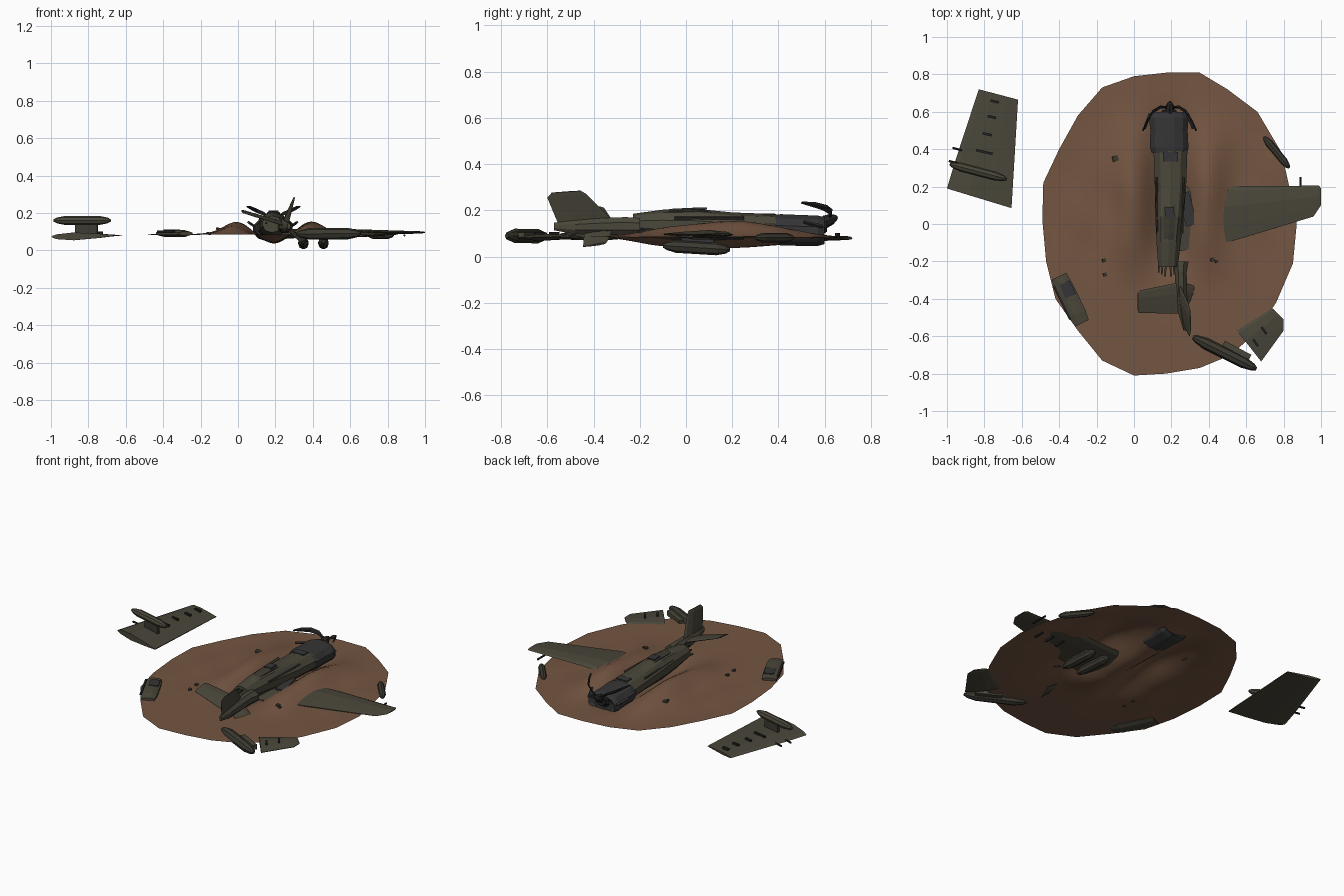
import bpy, bmesh, math, random
from mathutils import Vector as V
random.seed(4)

def mat(name, c):
    m = bpy.data.materials.new(name)
    m.diffuse_color = (*c, 1)
    return m
DIRT = mat("brown dirt", (.175, .092, .054))
OLIVE = mat("olive paint", (.068, .062, .042))
DOLIVE = mat("dark olive", (.045, .042, .031))
GREY = mat("charcoal metal", (.036, .036, .038))
BLACK = mat("gunmetal black", (.016, .016, .016))

def make(name, bm, m, smooth=False):
    bmesh.ops.recalc_face_normals(bm, faces=bm.faces)
    me = bpy.data.meshes.new(name)
    bm.to_mesh(me)
    bm.free()
    me.materials.append(m)
    for p in me.polygons:
        p.use_smooth = smooth
    ob = bpy.data.objects.new(name, me)
    bpy.context.collection.objects.link(ob)
    return ob

def skin(name, rings, m):
    # bridge closed rings of points and cap both ends
    bm = bmesh.new()
    vs = [[bm.verts.new(p) for p in r] for r in rings]
    n = len(vs[0])
    for a, b in zip(vs, vs[1:]):
        for i in range(n):
            bm.faces.new((a[i], a[(i+1) % n], b[(i+1) % n], b[i]))
    bm.faces.new(vs[0])
    bm.faces.new(vs[-1])
    return make(name, bm, m)

def hull_y(name, stations, m, n=10):
    # body along y: stations are (y, x, z, half width, half height)
    def ring(y, x, z, rx, rz):
        return [(x + rx*math.cos((i+.5)*2*math.pi/n), y, z + rz*math.sin((i+.5)*2*math.pi/n)) for i in range(n)]
    return skin(name, [ring(*s) for s in stations], m)

def pod(name, a, b, r, m, n=8, prof=((0, .3), (.06, .65), (.2, 1), (.8, 1), (.94, .65), (1, .25))):
    a, b = V(a), V(b)
    d = (b-a).normalized()
    u = d.cross(V((0, 0, 1)) if abs(d.z) < .9 else V((1, 0, 0))).normalized()
    w = u.cross(d)
    return skin(name, [[a.lerp(b, t) + r*k*(math.cos(q)*u + math.sin(q)*w)
                for q in [i*2*math.pi/n for i in range(n)]] for t, k in prof], m)

def rod(name, a, b, r, m, n=6):
    return pod(name, a, b, r, m, n, ((0, 1), (1, 1)))

def wing(name, secs, m):
    # sections are (leading edge, trailing edge, thickness)
    rings = []
    span = V(secs[-1][0]) - V(secs[0][0])
    for le, te, th in secs:
        le, te = V(le), V(te)
        nrm = (te-le).cross(span).normalized()
        rings.append([le.lerp(te, f) + nrm*th*h for f, h in
                      ((0, 0), (.08, .3), (.35, .5), (.7, .3), (1, .06), (1, -.06), (.7, -.3), (.35, -.5), (.08, -.3))])
    return skin(name, rings, m)

def box(name, c, s, m, rot=0, tilt=0):
    bm = bmesh.new()
    bmesh.ops.create_cube(bm, size=1)
    for v in bm.verts:
        v.co = V((v.co.x*s[0], v.co.y*s[1], v.co.z*s[2]))
    ob = make(name, bm, m)
    ob.location = c
    ob.rotation_euler = (0, math.radians(tilt), math.radians(rot))
    return ob

# crash ground: sheet with a trench between two thrown-up ridges
rim = [(0, .79), (.18, .81), (.35, .81), (.5, .72), (.66, .6), (.79, .38), (.83, .2), (.87, 0), (.85, -.21),
       (.76, -.42), (.65, -.58), (.52, -.7), (.35, -.77), (.17, -.8), (0, -.81), (-.17, -.73), (-.3, -.57),
       (-.42, -.4), (-.47, -.2), (-.49, .02), (-.485, .22), (-.4, .4), (-.3, .58), (-.17, .73)]
edge = []
for i, p in enumerate(rim):
    q = rim[(i+1) % 24]
    edge += [V(p).lerp(V(q), k/3) for k in range(3)]
C = V((.19, 0))
def ground(x, y):
    a = math.exp(-((y-.15)/.4)**4)
    rise = .066*math.exp(-((abs(x-.19)-.2)/.1)**2)*(.55+.45*math.exp(-((y-.2)/.3)**2))
    dip = .046*math.exp(-((x-.19)/.1)**2)
    wob = .004*math.sin(17*x+5*y)*math.sin(13*y-3*x)
    return .085 + a*(rise-dip+wob)
bm = bmesh.new()
K = 26
mid = bm.verts.new((C.x, C.y, ground(C.x, C.y)))
prev = None
for k in range(1, K+1):
    cur = []
    for e in edge:
        p = C.lerp(e, k/K)
        cur.append(bm.verts.new((p.x, p.y, .085 if k == K else ground(p.x, p.y))))
    for i in range(72):
        j = (i+1) % 72
        bm.faces.new((prev[i], prev[j], cur[j], cur[i]) if prev else (mid, cur[j], cur[i]))
    prev = cur
make("crash_ground", bm, DIRT, True)

# main fuselage, nose toward +y
hull_y("fuselage", [(-.23, .182, .14, .055, .045), (-.1, .185, .137, .068, .066), (.04, .19, .132, .08, .075),
                    (.2, .195, .125, .088, .066), (.39, .195, .12, .095, .064)], OLIVE)
hull_y("spine", [(-.2, .185, .175, .02, .012), (-.05, .187, .19, .035, .018), (.04, .19, .195, .04, .016),
                 (.14, .192, .182, .03, .01)], DOLIVE, 6)
box("cockpit_opening", (.19, .06, .208), (.05, .06, .008), GREY, 3)
box("nose_hatch", (.195, .36, .184), (.08, .05, .006), GREY)
for s in (-1, 1):
    for k in range(3):
        box("torn_strip", (.182+s*(.012+.018*k), -.22, .165-.02*k), (.009, .12-.02*k, .006), DOLIVE, s*4)
    box("side_panel", (.192+s*.068, .1, .165), (.008, .3, .018), DOLIVE, -s*2, s*35)

# engine cowling with flared flaps, spinner and bent propeller blades
hull_y("cowling", [(.38, .19, .118, .098, .064), (.41, .188, .116, .107, .07), (.5, .187, .113, .103, .069),
                   (.57, .186, .112, .11, .068), (.6, .186, .112, .096, .06), (.585, .186, .112, .07, .045)], GREY, 12)
hull_y("engine_core", [(.57, .186, .125, .06, .045), (.61, .188, .14, .04, .035)], BLACK, 8)
pod("spinner", (.19, .6, .15), (.193, .655, .172), .028, BLACK, 8, ((0, 1), (.5, .85), (.85, .5), (1, .2)))
for s in (-1, 1):
    path = [V((.19+s*x, y, z)) for x, y, z in ((.01, .625, .165), (.05, .625, .195), (.09, .6, .212), (.12, .55, .226), (.142, .5, .234))]
    wd = (.008, .014, .016, .014, .006)
    skin("propeller_blade", [[p+V((0, w*.6, w*.7)), p+V((s*.004, .003, 0)), p-V((0, w*.6, w*.7)), p-V((s*.004, .003, 0))]
                             for p, w in zip(path, wd)], BLACK)
    rod("cowl_flap", (.186+s*.1, .59, .13), (.186+s*.13, .51, .15), .008, GREY, 4)

# right wing, partly buried, with two pods beneath
wing("right_wing", [((.22, .2, .085), (.22, -.15, .08), .045), ((.6, .203, .096), (.53, -.09, .098), .036),
                    ((.99, .205, .096), (.96, .04, .096), .012), ((1, .19, .096), (1, .1, .096), .006)], OLIVE)
box("wing_root_plate", (.285, .08, .109), (.06, .18, .008), GREY, 14)
for x in (.35, .457):
    pod("wing_pod", (x, -.1, .048), (x, .19, .03), .028, DOLIVE)
    box("pod_pylon", (x, .05, .068), (.012, .14, .03), GREY)
for x in (.62, .7, .78):
    box("wing_rail", (x, .06, .08), (.01, .07, .014), BLACK)
rod("right_gun", (.89, .14, .08), (.89, .25, .08), .006, BLACK)

# tail section rolled toward the right
hull_y("tail_boom", [(-.2, .25, .13, .045, .04), (-.26, .25, .132, .034, .042), (-.36, .252, .13, .035, .04),
                     (-.48, .262, .127, .026, .032), (-.57, .272, .13, .008, .018)], OLIVE, 8)
wing("tail_fin", [((.24, -.31, .15), (.268, -.55, .135), .024), ((.293, -.43, .27), (.297, -.6, .255), .012),
                  ((.3, -.455, .285), (.303, -.58, .277), .006)], OLIVE)
wing("left_stabilizer", [((.25, -.31, .145), (.25, -.48, .13), .022), ((.035, -.355, .212), (.025, -.475, .2), .01),
                         ((.02, -.37, .216), (.02, -.46, .206), .006)], OLIVE)
wing("right_stabilizer", [((.25, -.31, .125), (.26, -.44, .11), .022), ((.37, -.345, .058), (.335, -.445, .042), .01)], OLIVE)

# torn left wing lying upside down
wing("left_wing", [((-1, .19, .072), (-.655, .085, .08), .042), ((-.958, .33, .073), (-.645, .25, .08), .038),
                   ((-.83, .72, .08), (-.62, .665, .08), .016)], OLIVE)
pod("left_wing_pod", (-.985, .32, .16), (-.68, .24, .16), .024, OLIVE)
box("left_pod_pylon", (-.81, .275, .12), (.12, .018, .07), DOLIVE, -15)
for x, y, l in ((-.745, .655, .045), (-.76, .572, .045), (-.785, .48, .05), (-.8, .385, .09)):
    box("left_wing_rail", (x, y, .093), (l, .013, .016), BLACK, -13)
for x, y in ((-.95, .4), (-.97, .33)):
    rod("left_gun", (x-.02, y+.007, .075), (x+.06, y-.013, .078), .006, BLACK)

# loose wing fragment with pod at the front right
wing("wing_fragment", [((.55, -.57, .085), (.68, -.735, .08), .03), ((.74, -.45, .085), (.8, -.57, .085), .018),
                       ((.75, -.46, .085), (.8, -.51, .085), .01)], OLIVE)
pod("loose_pod", (.315, -.605, .088), (.655, -.775, .09), .031, DOLIVE)
box("loose_pylon", (.55, -.675, .09), (.16, .03, .03), OLIVE, -28)
for x, y in ((.65, -.635), (.695, -.57)):
    box("fragment_rail", (x, y, .101), (.012, .045, .012), BLACK, 35)

# torn fuselage panel at the left
def panel(name, c, ln, w, h, m):
    ob = hull_y(name, [(-ln/2, 0, 0, w*.42, h*.6), (-ln*.3, 0, 0, w/2, h), (ln*.25, 0, 0, w/2, h), (ln/2, 0, 0, w*.44, h*.7)], m, 8)
    ob.location = c
    ob.rotation_euler.z = math.radians(26)
panel("torn_panel", (-.34, -.405, .09), .28, .105, .02, OLIVE)
box("panel_frame", (-.355, -.35, .109), (.06, .08, .006), GREY, 26)
box("panel_strip", (-.385, -.42, .1), (.012, .2, .012), BLACK, 26)

# loose gun pod at the right
pod("gun_pod", (.695, .465, .082), (.83, .3, .082), .021, DOLIVE)

# small debris
for x, y, s in ((-.1, .35, .03), (-.16, -.195, .018), (-.155, -.27, .018), (.42, -.19, .02), (.44, -.2, .014)):
    box("debris", (x, y, ground(x, y)+.004), (s, s, .012), DOLIVE, random.uniform(0, 60), 12)
